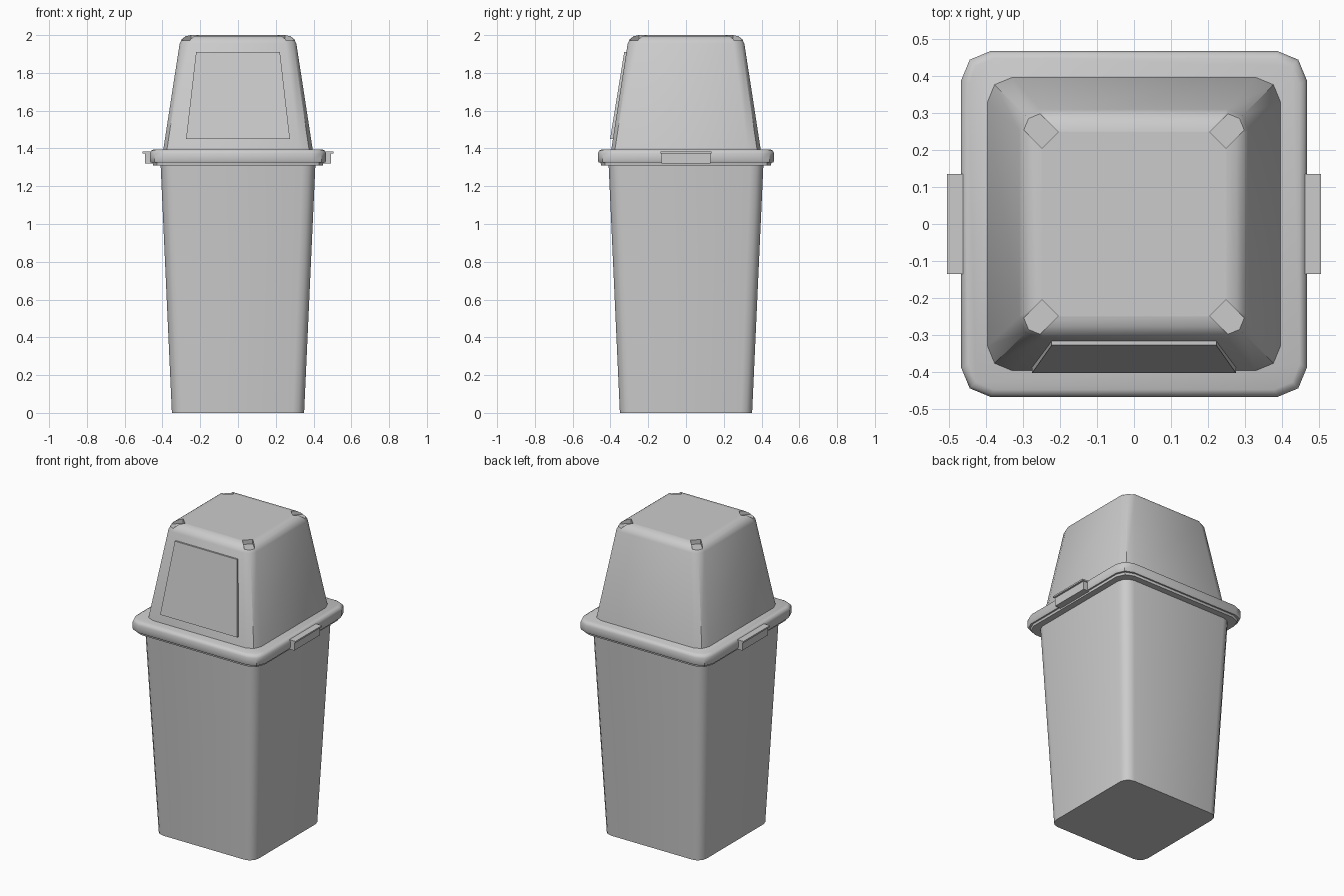
import bpy, bmesh, math
from mathutils import Matrix, Vector

if "Cube" in bpy.data.objects:
    bpy.data.objects.remove(bpy.data.objects["Cube"])


def make(name, bm, angle=40):
    bmesh.ops.recalc_face_normals(bm, faces=bm.faces)
    me = bpy.data.meshes.new(name)
    bm.to_mesh(me)
    bm.free()
    ob = bpy.data.objects.new(name, me)
    bpy.context.collection.objects.link(ob)
    smooth(ob, angle)
    return ob


def smooth(ob, angle=40):
    bpy.ops.object.select_all(action='DESELECT')
    ob.select_set(True)
    bpy.context.view_layer.objects.active = ob
    bpy.ops.object.shade_smooth_by_angle(angle=math.radians(angle))


def ring(half, radius, z, segs=2):
    pts = []
    c = half - radius
    for q, (sx, sy) in enumerate([(1, 1), (-1, 1), (-1, -1), (1, -1)]):
        for i in range(segs + 1):
            a = math.pi / 2 * (q + i / segs)
            pts.append((sx * c + radius * math.cos(a), sy * c + radius * math.sin(a), z))
    return pts


def loft(name, profile, segs=2):
    """Stack rounded squares given as (z, half width, corner radius)."""
    bm = bmesh.new()
    loops = [[bm.verts.new(p) for p in ring(h, r, z, segs)] for z, h, r in profile]
    n = len(loops[0])
    for a, b in zip(loops, loops[1:]):
        for i in range(n):
            j = (i + 1) % n
            bm.faces.new((a[i], a[j], b[j], b[i]))
    bm.faces.new(loops[0])
    bm.faces.new(loops[-1])
    return make(name, bm)


def box(name, centre, size, rot=None):
    bm = bmesh.new()
    bmesh.ops.create_cube(bm, size=1)
    m = Matrix.Translation(centre) @ (rot or Matrix()) @ Matrix.Diagonal((*size, 1))
    bmesh.ops.transform(bm, matrix=m, verts=bm.verts)
    return make(name, bm, 30)


# Tapered bin body
loft("bin_body", [(0, 0.35, 0.06), (1.32, 0.41, 0.07)], 3)

# Stepped rim of the lid
loft("lid_rim", [(1.31, 0.45, 0.075), (1.325, 0.452, 0.075), (1.325, 0.462, 0.075),
                 (1.335, 0.466, 0.078), (1.375, 0.466, 0.078), (1.388, 0.46, 0.075),
                 (1.395, 0.447, 0.07)])

# Tapered hood with rounded top edge
hood = loft("lid_hood", [(1.385, 0.397, 0.067), (1.955, 0.309, 0.058), (1.978, 0.298, 0.055),
                         (1.994, 0.277, 0.05), (2.0, 0.25, 0.04)])

# Small diagonal notches in the four top corners
for k in range(4):
    a = math.pi / 4 + k * math.pi / 2
    d = Vector((math.cos(a), math.sin(a), 0))
    cutter = box("notch_cutter", d * 0.385 + Vector((0, 0, 2.0)), (0.13, 0.062, 0.056),
                 Matrix.Rotation(a, 4, 'Z'))
    mod = hood.modifiers.new("notch", 'BOOLEAN')
    mod.operation = 'DIFFERENCE'
    mod.solver = 'EXACT'
    mod.object = cutter
    bpy.context.view_layer.objects.active = hood
    bpy.ops.object.modifier_apply(modifier=mod.name)
    bpy.data.objects.remove(cutter)
smooth(hood)

# Flap panel standing slightly proud of the sloping front
bm = bmesh.new()
outline = [(-0.275, -0.402, 1.45), (0.275, -0.402, 1.45), (0.222, -0.327, 1.91), (-0.222, -0.327, 1.91)]
front = [bm.verts.new(p) for p in outline]
back = [bm.verts.new((x, y + 0.03, z)) for x, y, z in outline]
bm.faces.new(front)
bm.faces.new(back[::-1])
for i in range(4):
    j = (i + 1) % 4
    bm.faces.new((front[i], back[i], back[j], front[j]))
make("front_flap", bm, 30)

# Side handles: grip block with a thin overhanging lip
for side, s in (("left", -1), ("right", 1)):
    box(side + "_handle", (s * 0.468, 0, 1.347), (0.05, 0.26, 0.055))
    box(side + "_handle_lip", (s * 0.478, 0, 1.379), (0.054, 0.27, 0.01))
